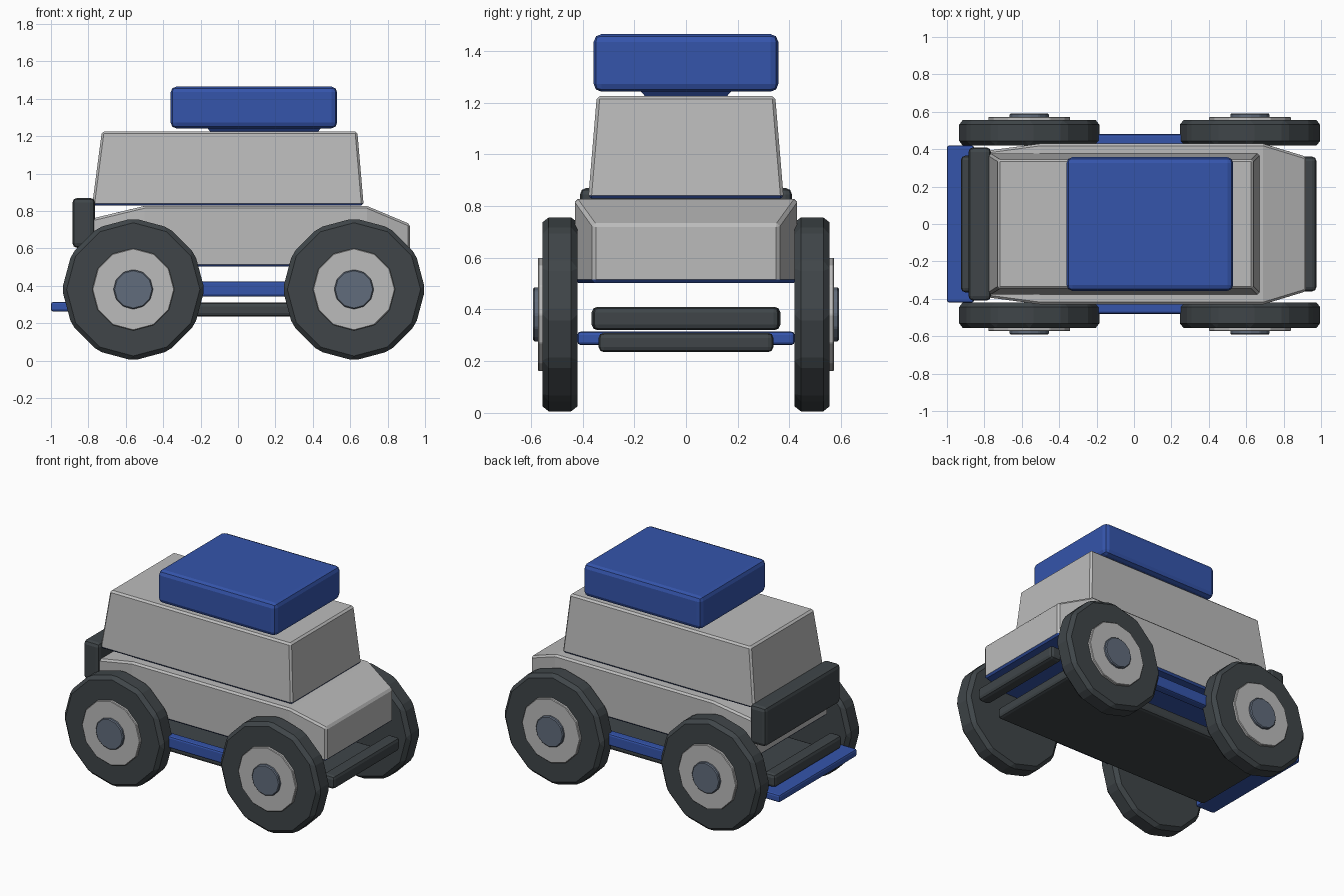
import bpy, bmesh, math
from mathutils import Vector

if "Cube" in bpy.data.objects:
    bpy.data.objects.remove(bpy.data.objects["Cube"])


def material(name, rgb):
    m = bpy.data.materials.new(name)
    m.diffuse_color = (*rgb, 1.0)
    m.use_nodes = True
    m.node_tree.nodes["Principled BSDF"].inputs["Base Color"].default_value = m.diffuse_color
    return m


GREY = material("light_grey_paint", (0.50, 0.50, 0.50))
BLUE = material("blue_paint", (0.035, 0.09, 0.41))
DARK = material("dark_rubber", (0.05, 0.06, 0.066))
STEEL = material("steel_cap", (0.12, 0.15, 0.20))


def loft(name, rings, mat, bevel=0.0, segments=1, under=None):
    """Closed solid through rings of equal point count; 'under' colours downward faces."""
    bm = bmesh.new()
    loops = [[bm.verts.new(Vector(p)) for p in ring] for ring in rings]
    for a, b in zip(loops, loops[1:]):
        for i in range(len(a)):
            j = (i + 1) % len(a)
            bm.faces.new((a[i], a[j], b[j], b[i]))
    bm.faces.new(loops[0][::-1])
    bm.faces.new(loops[-1])
    bmesh.ops.recalc_face_normals(bm, faces=bm.faces[:])
    if bevel:
        edges = [e for e in bm.edges if e.calc_face_angle(0) > math.radians(29)]
        bmesh.ops.bevel(bm, geom=edges, offset=bevel, segments=segments,
                        profile=0.5, affect='EDGES', clamp_overlap=True)
    bm.normal_update()
    me = bpy.data.meshes.new(name)
    me.materials.append(mat)
    if under:
        me.materials.append(under)
        for f in bm.faces:
            f.material_index = 1 if f.normal.z < -0.5 else 0
    bm.to_mesh(me)
    bm.free()
    ob = bpy.data.objects.new(name, me)
    bpy.context.collection.objects.link(ob)
    return ob


def rect(x0, x1, y0, y1, z):
    return [(x0, y0, z), (x1, y0, z), (x1, y1, z), (x0, y1, z)]


def box(name, x, y, z, mat, bevel, segments=2):
    return loft(name, [rect(*x, *y, z[0]), rect(*x, *y, z[1])], mat, bevel, segments)


def disc(name, cx, cz, r, y0, y1, mat, bevel, sides=12):
    ring = [(r * math.cos(2 * math.pi * i / sides), r * math.sin(2 * math.pi * i / sides))
            for i in range(sides)]
    return loft(name, [[(cx + u, y, cz + v) for u, v in ring] for y in (y0, y1)], mat, bevel)


# Lower body: sections along x (position, half width, top height)
sections = [(-0.80, 0.39, 0.755), (-0.50, 0.43, 0.827), (0.69, 0.43, 0.827), (0.92, 0.36, 0.73)]
loft("lower_body",
     [[(x, -w, 0.503), (x, w, 0.503), (x, w, t), (x, -w, t)] for x, w, t in sections],
     GREY, 0.012, 1, BLUE)

# Tapered cabin
loft("cabin", [rect(-0.78, 0.672, -0.378, 0.378, 0.829), rect(-0.728, 0.638, -0.345, 0.345, 1.225)],
     GREY, 0.012, 1, BLUE)

# Roof box and its mounting pad
loft("roof_pad", [rect(-0.14, 0.42, -0.15, 0.15, 1.215), rect(-0.17, 0.45, -0.18, 0.18, 1.25)], BLUE)
box("roof_box", (-0.36, 0.53), (-0.357, 0.357), (1.242, 1.465), BLUE, 0.03)

# Chassis, rear panel, bumpers and rear plate
box("chassis", (-0.85, 0.83), (-0.338, 0.338), (0.235, 0.31), DARK, 0.02)
box("rear_panel", (-0.885, -0.765), (-0.41, 0.41), (0.603, 0.87), DARK, 0.025)
box("front_bumper", (0.885, 0.975), (-0.36, 0.36), (0.32, 0.41), DARK, 0.022)
box("rear_bumper", (-0.925, -0.835), (-0.365, 0.365), (0.32, 0.41), DARK, 0.022)
box("rear_plate", (-1.0, -0.855), (-0.42, 0.42), (0.263, 0.314), BLUE, 0.012)

# Side steps and wheels, repeated on both sides
for side, s in (("right", -1), ("left", 1)):
    y = sorted((s * 0.42, s * 0.48))
    box(side + "_step", (-0.42, 0.46), y, (0.343, 0.424), BLUE, 0.012)
    for end, cx in (("rear", -0.56), ("front", 0.62)):
        tag = end + "_" + side
        disc(tag + "_tyre", cx, 0.381, 0.381, s * 0.42, s * 0.555, DARK, 0.024)
        disc(tag + "_hub", cx, 0.381, 0.22, s * 0.54, s * 0.573, GREY, 0.004)
        disc(tag + "_cap", cx, 0.381, 0.106, s * 0.56, s * 0.591, STEEL, 0.006)
